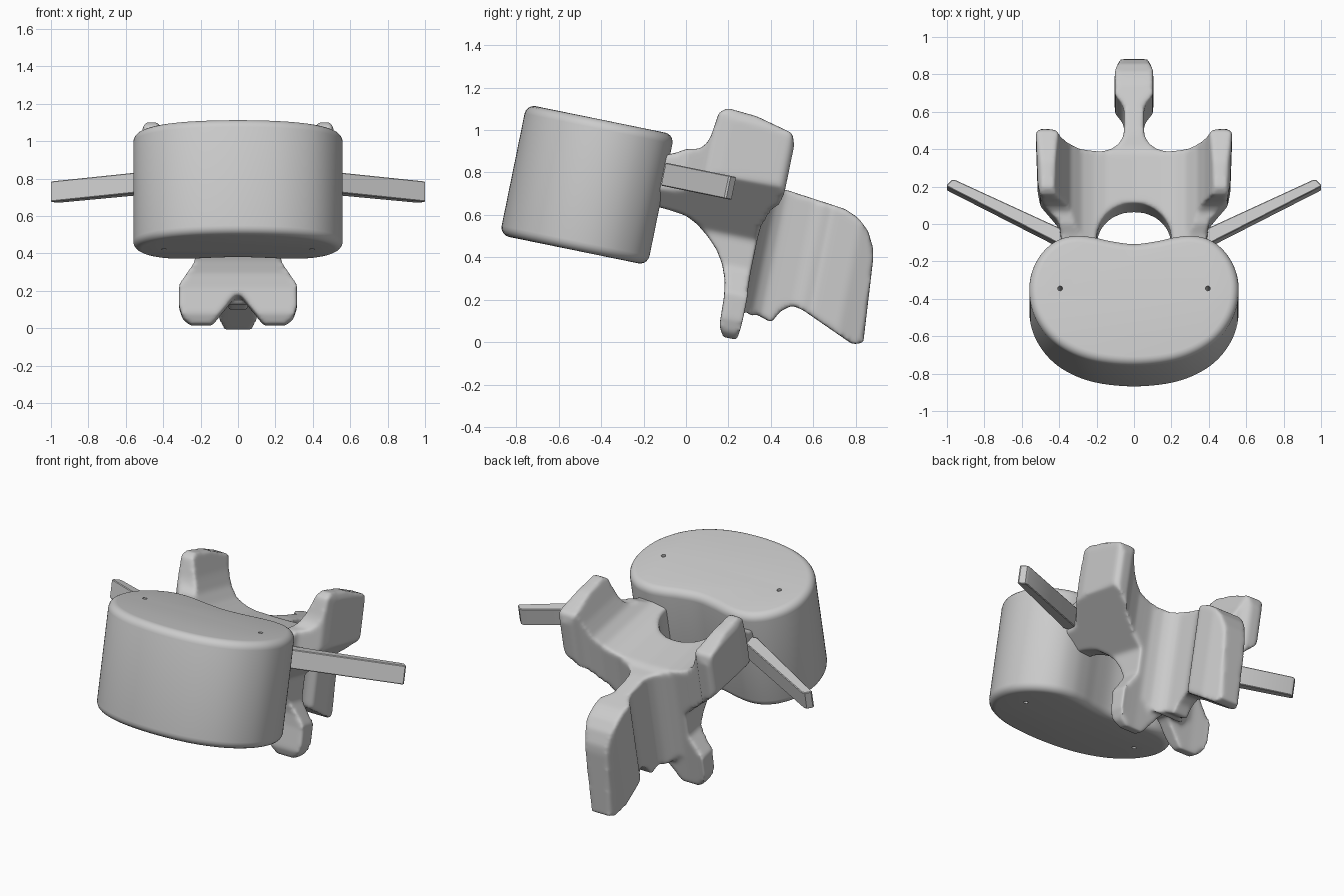
import bpy
import bmesh
import math
from mathutils import Matrix, Vector

if "Cube" in bpy.data.objects:
    bpy.data.objects.remove(bpy.data.objects["Cube"], do_unlink=True)

TILT = Matrix.Rotation(-math.asin(0.2), 4, 'X')

bone = bpy.data.materials.new("bone_grey")
bone.use_nodes = True
bone.diffuse_color = (0.6, 0.6, 0.6, 1)
bone.node_tree.nodes["Principled BSDF"].inputs["Base Color"].default_value = (0.6, 0.6, 0.6, 1)


def mirrored(half):
    """Close a right-hand half outline with its mirror image."""
    return half + [(-x, y) for x, y in reversed(half) if x > 0]


def smooth_loop(pts, steps=6):
    """Catmull-Rom resampling of a closed outline."""
    out, n = [], len(pts)
    for i in range(n):
        a, b, c, d = (Vector(pts[(i + k) % n]) for k in (-1, 0, 1, 2))
        for s in range(steps):
            t = s / steps
            p = (2 * b + (c - a) * t + (2 * a - 5 * b + 4 * c - d) * t ** 2
                 + (3 * b - a - 3 * c + d) * t ** 3) / 2
            out.append((p.x, p.y))
    return out


def prism(name, pts, axis, lo, hi, round_rim=0.0, segments=5):
    """Extrude a flat outline along an axis, optionally rounding both rims."""
    place = {'X': lambda u, v, w: (w, u, v),
             'Y': lambda u, v, w: (u, w, v),
             'Z': lambda u, v, w: (u, v, w)}[axis]
    bm = bmesh.new()
    rings = [[bm.verts.new(place(u, v, w)) for u, v in pts] for w in (lo, hi)]
    caps = [bm.faces.new(r) for r in rings]
    n = len(pts)
    for i in range(n):
        j = (i + 1) % n
        bm.faces.new((rings[0][i], rings[0][j], rings[1][j], rings[1][i]))
    bmesh.ops.recalc_face_normals(bm, faces=bm.faces)
    if round_rim:
        rim = list({e for f in caps for e in f.edges})
        bmesh.ops.bevel(bm, geom=rim, offset=round_rim, segments=segments,
                        profile=0.5, affect='EDGES', clamp_overlap=False)
    mesh = bpy.data.meshes.new(name)
    bm.to_mesh(mesh)
    bm.free()
    obj = bpy.data.objects.new(name, mesh)
    bpy.context.scene.collection.objects.link(obj)
    return obj


def apply_modifiers(obj):
    bpy.context.view_layer.update()
    deps = bpy.context.evaluated_depsgraph_get()
    mesh = bpy.data.meshes.new_from_object(obj.evaluated_get(deps))
    obj.modifiers.clear()
    obj.data = mesh


def combine(obj, tool, operation):
    """Boolean with a tool object, then discard the tool."""
    mod = obj.modifiers.new("combine", 'BOOLEAN')
    mod.operation, mod.solver, mod.object = operation, 'EXACT', tool
    apply_modifiers(obj)
    bpy.data.objects.remove(tool, do_unlink=True)


def finish(obj, angle):
    """Tilt into place, colour and shade."""
    mesh = obj.data
    mesh.transform(TILT)
    mesh.materials.clear()
    mesh.materials.append(bone)
    mesh.shade_smooth()
    mesh.set_sharp_from_angle(angle=math.radians(angle))


# Kidney-shaped body with two pin holes
kidney = mirrored([(0, -.295), (.12, -.28), (.22, -.258), (.31, -.25), (.4, -.27),
                   (.48, -.33), (.54, -.43), (.56, -.55), (.535, -.68), (.46, -.8),
                   (.35, -.885), (.2, -.94), (0, -.96)])
body = prism("vertebral_body", smooth_loop(kidney), 'Z', .32, .948, round_rim=.045)
for side in (-1, 1):
    circle = [(side * .395 + .013 * math.cos(k * math.tau / 16),
               -.545 + .013 * math.sin(k * math.tau / 16)) for k in range(16)]
    combine(body, prism("pin_hole_cutter", circle, 'Z', .2, 1.1), 'DIFFERENCE')
finish(body, 40)

# Arch: plan outline, front outline and side outline intersected
canal = [(.2 * math.sin(a * math.pi / 24), -.25 + .2 * math.cos(a * math.pi / 24))
         for a in range(13)]
arch_plan = mirrored(canal + [
    (.2, -.33), (.38, -.33), (.4, -.17), (.5, -.07), (.515, 0), (.525, .29), (.5, .315),
    (.43, .31), (.39, .27), (.3, .24), (.2, .232), (0, .232)])
arch_front = mirrored([
    (0, .81), (.15, .815), (.22, .83), (.28, .855), (.34, .91), (.38, .99), (.405, 1.06),
    (.43, 1.13), (.49, 1.13), (.525, 1.06), (.525, .81), (.23, .535), (.23, .39),
    (.315, .27), (.315, .15), (.295, .09), (.25, .055), (.14, .055), (.02, .205), (0, .21)])
arch_side = [
    (-.33, .6), (-.22, .597), (-.12, .585), (-.06, .556), (0, .51), (.055, .455),
    (.093, .395), (.12, .325), (.132, .25), (.138, .11), (.165, .06), (.242, .06),
    (.258, .1), (.27, .2), (.4, .25), (.4, .9), (.31, 1.02), (.295, 1.065),
    (.111, 1.11), (-.03, 1.12), (-.065, 1.09), (-.078, .98), (-.09, .94),
    (-.12, .905), (-.18, .893), (-.225, .865), (-.33, .82)]
arch = prism("neural_arch", arch_plan, 'Z', 0, 1.3)
combine(arch, prism("arch_front_tool", arch_front, 'Y', -.6, .6), 'INTERSECT')
combine(arch, prism("arch_side_tool", arch_side, 'X', -.7, .7), 'INTERSECT')

# Spine at the back: waisted plan with a knob, cut to its side outline
spine_plan = mirrored([
    (0, .15), (.17, .2), (.17, .236), (.12, .25), (.08, .28), (.055, .325), (.052, .46),
    (.065, .5), (.103, .55), (.103, .69), (.065, .817), (0, .817)])
spine_side = [
    (.12, .8), (.318, .798), (.61, .765), (.68, .735), (.735, .685), (.775, .61),
    (.785, .56), (.818, .165), (.77, .148), (.507, .26), (.454, .27), (.405, .232),
    (.375, .172), (.3, .195), (.268, .18), (.21, .3)]
spine = prism("spine_tool", spine_plan, 'Z', 0, 1)
combine(spine, prism("spine_side_tool", spine_side, 'X', -.3, .3), 'INTERSECT')
combine(arch, spine, 'UNION')

# Round all edges of the arch and spine together
remesh = arch.modifiers.new("remesh", 'REMESH')
remesh.mode = 'VOXEL'
remesh.voxel_size = .012
soften = arch.modifiers.new("soften", 'SMOOTH')
soften.factor, soften.iterations = .5, 7
apply_modifiers(arch)
finish(arch, 60)

# Transverse bars, one on each side
bar = [(.33, -.25), (.39, -.19), (.955, .075), (.975, .075), (1, .05), (1, .04), (.42, -.262)]
for side, name in ((1, "left_transverse_bar"), (-1, "right_transverse_bar")):
    obj = prism(name, [(side * x, y) for x, y in bar], 'Z', .7, .81,
                round_rim=.004, segments=1)
    finish(obj, 30)
